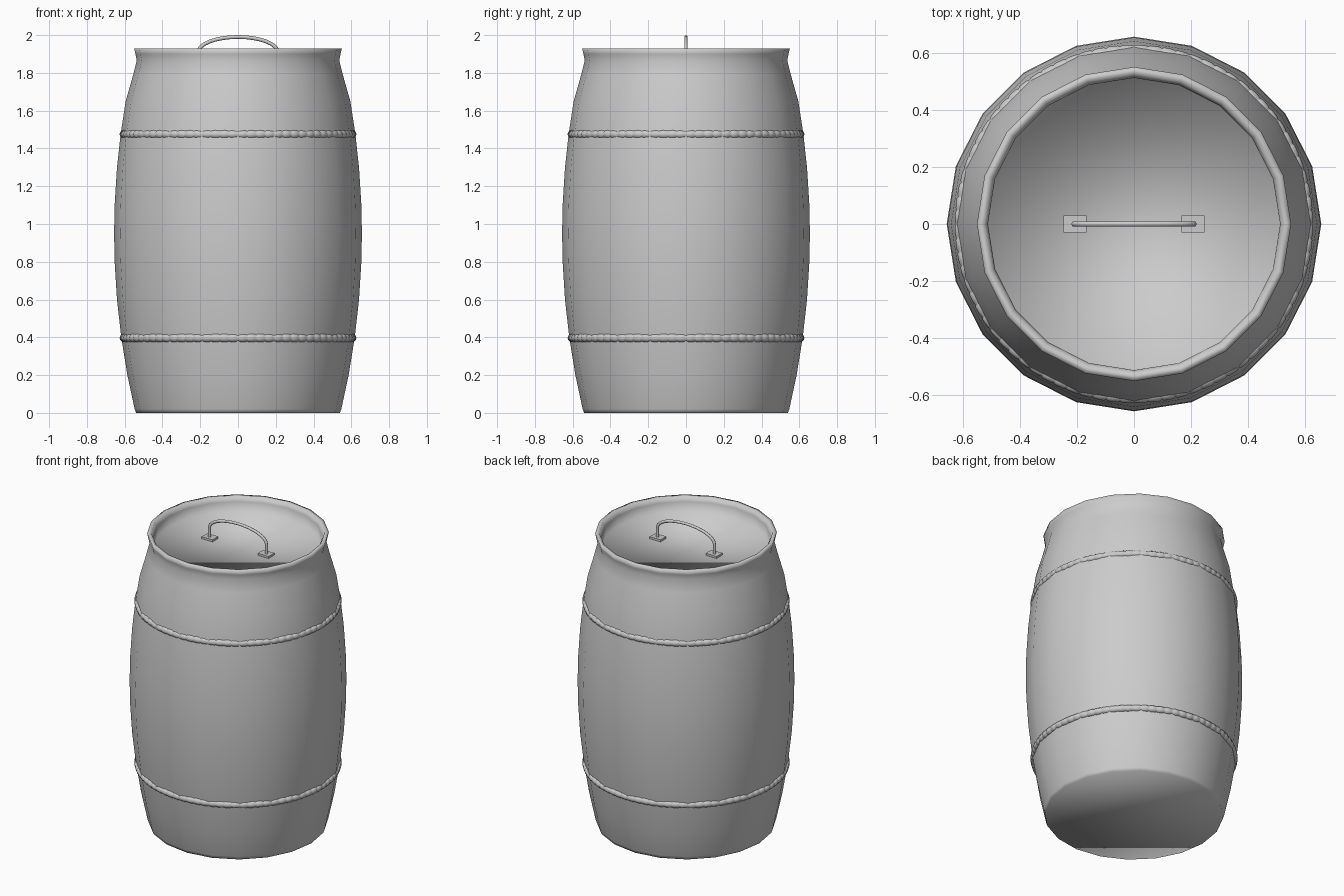
import bpy
from math import sin, cos, pi

if "Cube" in bpy.data.objects:
    bpy.data.objects.remove(bpy.data.objects["Cube"])


def make_mesh(name, verts, faces):
    mesh = bpy.data.meshes.new(name)
    mesh.from_pydata(verts, [], faces)
    mesh.update()
    for p in mesh.polygons:
        p.use_smooth = True
    obj = bpy.data.objects.new(name, mesh)
    bpy.context.collection.objects.link(obj)
    return obj


# Barrel body: 20-sided lathe with bulging wall, flared rim and sunken lid
SIDES = 20
profile = [(0.54, 0.0), (0.547, 0.02)]
profile += [(0.656 - 0.125 * (z - 0.95) ** 2, z)
            for z in (0.2, 0.4, 0.6, 0.8, 0.95, 1.1, 1.3, 1.48, 1.65)]
profile += [(0.555, 1.79), (0.536, 1.865), (0.543, 1.90), (0.55, 1.93),
            (0.525, 1.93), (0.512, 1.90), (0.51, 1.835)]
verts, faces = [], []
for r, z in profile:
    for i in range(SIDES):
        a = 2 * pi * i / SIDES
        verts.append((r * cos(a), r * sin(a), z))
for k in range(len(profile) - 1):
    for i in range(SIDES):
        j = (i + 1) % SIDES
        faces.append((k * SIDES + i, k * SIDES + j,
                      (k + 1) * SIDES + j, (k + 1) * SIDES + i))
faces.append(tuple(reversed(range(SIDES))))
faces.append(tuple(range(len(verts) - SIDES, len(verts))))
make_mesh("barrel_body", verts, faces)


# Beaded hoops around the barrel
def hoop(name, z, beads=80, major=0.605, n=10):
    steps = (0.018, 0.022, 0.0225, 0.022)
    total = beads * len(steps)
    v, f = [], []
    for s in range(total):
        bead, part = divmod(s, len(steps))
        a = 2 * pi * (bead + (0, 0.15, 0.5, 0.85)[part]) / beads
        rad = steps[part]
        for k in range(n):
            b = 2 * pi * k / n
            r = major + rad * cos(b)
            v.append((r * cos(a), r * sin(a), z + rad * sin(b)))
    for s in range(total):
        t = (s + 1) % total
        for k in range(n):
            m = (k + 1) % n
            f.append((s * n + k, t * n + k, t * n + m, s * n + m))
    return make_mesh(name, v, f)


hoop("lower_hoop", 0.397)
hoop("upper_hoop", 1.475)

# Bent lid handle
path = [(0.21, 1.835)]
path += [(0.21 * cos(pi * i / 16), 1.91 + 0.08 * sin(pi * i / 16)) for i in range(17)]
path += [(-0.21, 1.835)]
curve = bpy.data.curves.new("lid_handle", 'CURVE')
curve.dimensions = '3D'
curve.bevel_depth = 0.01
curve.bevel_resolution = 1
curve.use_fill_caps = True
spline = curve.splines.new('POLY')
spline.points.add(len(path) - 1)
for p, (x, z) in zip(spline.points, path):
    p.co = (x, 0, z, 1)
bpy.context.collection.objects.link(bpy.data.objects.new("lid_handle", curve))

# Square mounting plates under the handle ends
for side, label in ((-1, "left"), (1, "right")):
    bpy.ops.mesh.primitive_cube_add(size=1, location=(side * 0.207, 0, 1.84))
    plate = bpy.context.object
    plate.name = label + "_handle_plate"
    plate.scale = (0.08, 0.06, 0.018)
